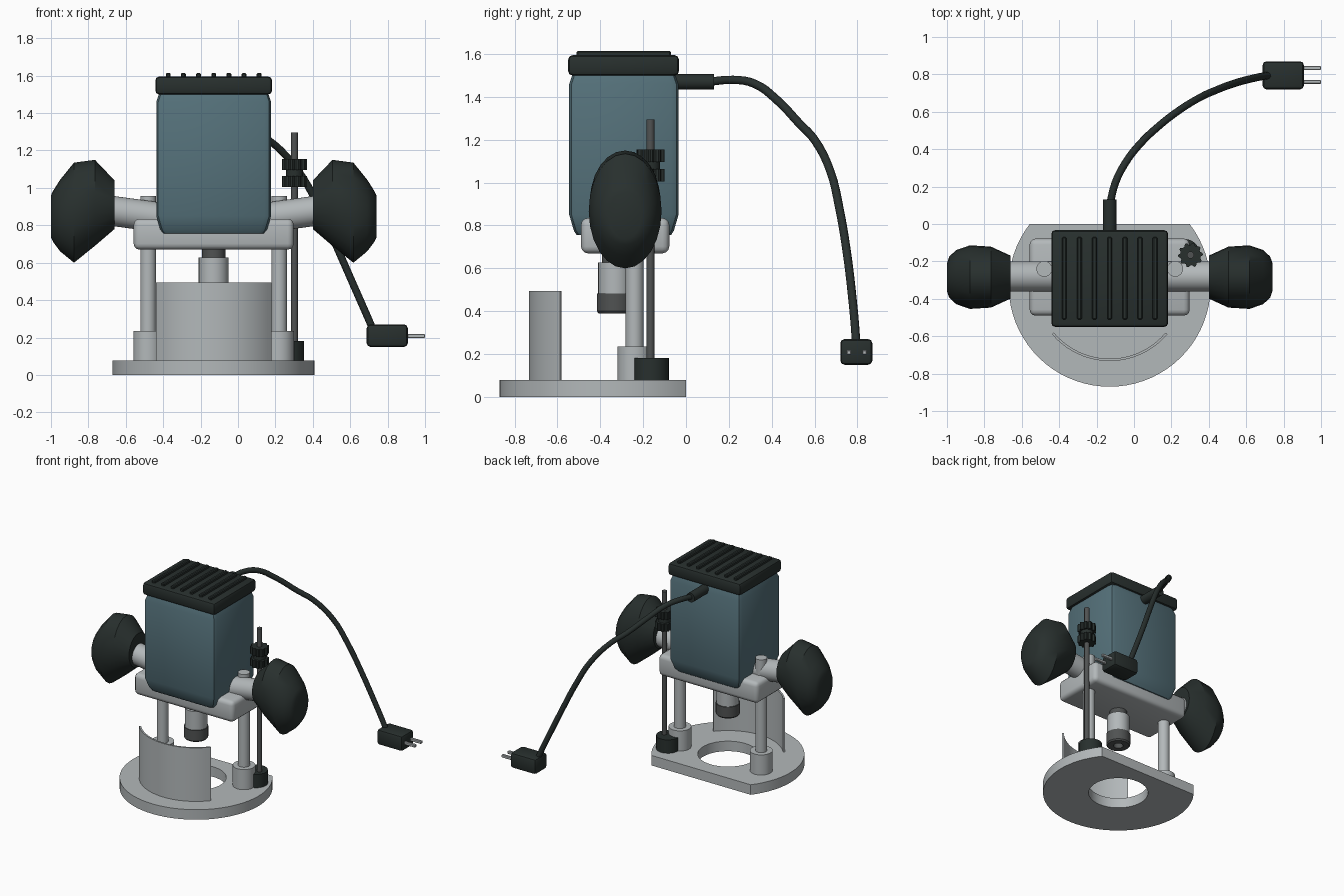
import bpy, bmesh
from math import sin, cos, pi, radians, sqrt
from mathutils import Vector

if "Cube" in bpy.data.objects:
    bpy.data.objects.remove(bpy.data.objects["Cube"], do_unlink=True)


def material(name, rgb):
    m = bpy.data.materials.new(name)
    m.use_nodes = True
    m.diffuse_color = (*rgb, 1)
    m.node_tree.nodes["Principled BSDF"].inputs["Base Color"].default_value = (*rgb, 1)
    return m


TEAL = material("teal housing", (0.09, 0.165, 0.195))
ALLOY = material("light alloy", (0.45, 0.48, 0.49))
STEEL = material("dark steel", (0.08, 0.085, 0.085))
RUBBER = material("black rubber", (0.021, 0.029, 0.027))

CX, CY = -0.13, -0.33   # tool axis


def finish(bm, name, mat, smooth=True):
    bmesh.ops.recalc_face_normals(bm, faces=bm.faces)
    me = bpy.data.meshes.new(name)
    bm.to_mesh(me)
    bm.free()
    ob = bpy.data.objects.new(name, me)
    bpy.context.collection.objects.link(ob)
    me.materials.append(mat)
    if smooth:
        bpy.ops.object.select_all(action="DESELECT")
        ob.select_set(True)
        bpy.context.view_layer.objects.active = ob
        bpy.ops.object.shade_smooth_by_angle(angle=radians(30))
    return ob


def loft(name, rings, mat):
    """Skin a stack of equally long closed rings and cap both ends."""
    bm = bmesh.new()
    rows = [[bm.verts.new(p) for p in ring] for ring in rings]
    n = len(rows[0])
    for a, b in zip(rows, rows[1:]):
        for i in range(n):
            j = (i + 1) % n
            bm.faces.new((a[i], a[j], b[j], b[i]))
    bm.faces.new(rows[0])
    bm.faces.new(rows[-1])
    return finish(bm, name, mat)


def turned(name, x, y, profile, mat, n=32):
    """Vertical lathe part from (radius, height) pairs."""
    return loft(name, [[(x + r * cos(2 * pi * i / n), y + r * sin(2 * pi * i / n), z)
                        for i in range(n)] for r, z in profile], mat)


def rod(name, a, b, r, mat, n=24):
    a, b = Vector(a), Vector(b)
    q = (b - a).to_track_quat("Z", "Y")
    ring = [q @ Vector((r * cos(2 * pi * i / n), r * sin(2 * pi * i / n), 0)) for i in range(n)]
    return loft(name, [[a + v for v in ring], [b + v for v in ring]], mat)


def box(name, lo, hi, mat, bevel=0.0, segments=2):
    bm = bmesh.new()
    bmesh.ops.create_cube(bm, size=1)
    for v in bm.verts:
        v.co = [(l + h) / 2 + c * (h - l) for l, h, c in zip(lo, hi, v.co)]
    if bevel:
        bmesh.ops.bevel(bm, geom=bm.edges[:], offset=bevel, segments=segments,
                        profile=0.5, affect="EDGES")
    return finish(bm, name, mat)


def prism(bm, outline, z0, z1):
    """Closed solid from an outline given as quads between two matching paths."""
    inner, outer, closed = outline
    n = len(inner)
    grid = [[bm.verts.new((*p, z)) for p in path] for path in (inner, outer) for z in (z0, z1)]
    ib, it, ob_, ot = grid
    for i in range(n if closed else n - 1):
        j = (i + 1) % n
        for a, b in ((ib, it), (it, ot), (ot, ob_), (ob_, ib)):
            bm.faces.new((a[i], a[j], b[j], b[i]))
    if not closed:
        for k in (0, -1):
            bm.faces.new((ib[k], it[k], ot[k], ob_[k]))


# Base plate: disc with a flat rear edge and a central opening
R, FLAT = 0.54, 0.33
cut = sqrt(R * R - FLAT * FLAT)
start = Vector((cut, FLAT)).angle_signed(Vector((1, 0)))
angles = [pi / 2 + (pi / 2 - start) - 2 * (pi / 2 - start) * i / 12 for i in range(12)]
sweep = 2 * pi - 2 * (pi / 2 - start)
angles += [start - sweep * i / 52 for i in range(52)]
outer, inner = [], []
for a in angles:
    d = min(R, FLAT / sin(a)) if sin(a) > 0.01 else R
    outer.append((CX + d * cos(a), CY + d * sin(a)))
    inner.append((CX + 0.213 * cos(a), CY + 0.213 * sin(a)))
bm = bmesh.new()
prism(bm, (inner, outer, True), 0, 0.078)
finish(bm, "base_plate", ALLOY)

# Curved chip shield at the front
paths = [[(CX + r * sin(radians(t)), CY - r * cos(radians(t))) for t in range(-50, 51, 5)]
         for r in (0.39, 0.403)]
bm = bmesh.new()
prism(bm, (paths[0], paths[1], False), 0.07, 0.495)
finish(bm, "chip_shield", ALLOY)

# Motor housing with chamfered corners, tapered at both ends
rings = []
for z, inset in ((0.755, 0.035), (0.775, 0.022), (0.85, 0), (1.46, 0), (1.52, 0.02)):
    hx, hy, c = 0.307 - inset, 0.255 - inset, 0.035
    corners = [(hx - c, hy), (hx - c * 0.3, hy - c * 0.3), (hx, hy - c)]
    ring = corners + [(x, -y) for x, y in corners[::-1]]
    ring += [(-x, -y) for x, y in corners] + [(-x, y) for x, y in corners[::-1]]
    rings.append([(CX + x, -0.29 + y, z) for x, y in ring])
loft("motor_housing", rings, TEAL)

# Ribbed top cap
box("top_cap", (-0.442, -0.55, 1.5), (0.182, -0.033, 1.595), RUBBER, 0.02)
for i in range(-3, 4):
    x = CX + i * 0.081
    box("cap_rib", (x - 0.013, -0.51, 1.58), (x + 0.013, -0.07, 1.615), RUBBER, 0.006, 1)

# Carriage
box("carriage", (-0.558, -0.49, 0.67), (0.298, -0.078, 0.835), ALLOY, 0.032, 3)

# Columns, sockets, handle arms and knobs on both sides
# knob section: distance from axis, low z, high z, half depth
KNOB = ((0.53, 0.78, 1.04, 0.115), (0.635, 0.69, 1.15, 0.163), (0.747, 0.60, 1.135, 0.17),
        (0.82, 0.66, 1.045, 0.145), (0.858, 0.71, 0.985, 0.11), (0.87, 0.735, 0.96, 0.075))
for side, label in ((1, "left"), (-1, "right")):
    x = CX + side * 0.35
    turned(label + "_column", x, -0.24, ((0.042, 0.08), (0.042, 0.957)), ALLOY)
    turned(label + "_socket", x, -0.24, ((0.08, 0.07), (0.08, 0.235)), ALLOY)
    rod(label + "_handle_arm", (CX + side * 0.2, -0.28, 0.83),
        (CX + side * 0.6, -0.28, 0.885), 0.08, ALLOY, 32)
    rings = [[(CX + side * d, -0.284 + w * sin(2 * pi * i / 24),
               (lo + hi) / 2 + (hi - lo) / 2 * cos(2 * pi * i / 24)) for i in range(24)]
             for d, lo, hi, w in KNOB]
    loft(label + "_knob", rings, RUBBER)

# Spindle and collet
turned("spindle_neck", CX, CY, ((0.062, 0.6), (0.062, 0.7)), STEEL)
turned("spindle", CX, CY, ((0.08, 0.48), (0.08, 0.627)), ALLOY)
turned("collet_nut", CX, CY, ((0.035, 0.44), (0.035, 0.39), (0.078, 0.39), (0.086, 0.4),
                              (0.086, 0.482)), STEEL)

# Depth stop with knurled nuts
SX, SY = 0.302, -0.166
turned("depth_rod", SX, SY, ((0.019, 0.15), (0.019, 1.295)), STEEL, 16)
turned("depth_stop_block", 0.27, -0.163, ((0.083, 0.07), (0.083, 0.182)), RUBBER, 24)
turned("nut_neck", SX, SY, ((0.045, 1.03), (0.045, 1.13)), RUBBER, 24)
for z in (1.005, 1.097):
    n = 40
    knurl = [0.066 if i % 4 < 2 else 0.055 for i in range(n)]
    loft("knurled_nut", [[(SX + r * cos(2 * pi * i / n), SY + r * sin(2 * pi * i / n), h)
                          for i, r in enumerate(knurl)] for h in (z, z + 0.058)], RUBBER)

# Power cable, strain relief and plug
rod("strain_relief", (CX, -0.06, 1.47), (CX, 0.13, 1.47), 0.036, RUBBER)
path = ((CX, 0.1, 1.47), (-0.1, 0.22, 1.48), (-0.05, 0.32, 1.462), (0.025, 0.42, 1.39),
        (0.14, 0.53, 1.275), (0.23, 0.6, 1.2), (0.35, 0.675, 1.05), (0.44, 0.716, 0.88),
        (0.53, 0.75, 0.68), (0.62, 0.775, 0.475), (0.71, 0.793, 0.27), (0.735, 0.795, 0.21))
curve = bpy.data.curves.new("power_cable", "CURVE")
curve.dimensions = "3D"
curve.bevel_depth = 0.02
curve.bevel_resolution = 3
curve.resolution_u = 4
curve.use_fill_caps = True
spline = curve.splines.new("BEZIER")
spline.bezier_points.add(len(path) - 1)
for point, co in zip(spline.bezier_points, path):
    point.co = co
    point.handle_left_type = point.handle_right_type = "AUTO"
curve.materials.append(RUBBER)
bpy.context.collection.objects.link(bpy.data.objects.new("power_cable", curve))

box("plug_body", (0.688, 0.72, 0.15), (0.908, 0.87, 0.27), RUBBER, 0.02)
for y in (0.76, 0.834):
    box("plug_prong", (0.88, y - 0.011, 0.197), (1.0, y + 0.011, 0.219), ALLOY, 0.004, 1)
